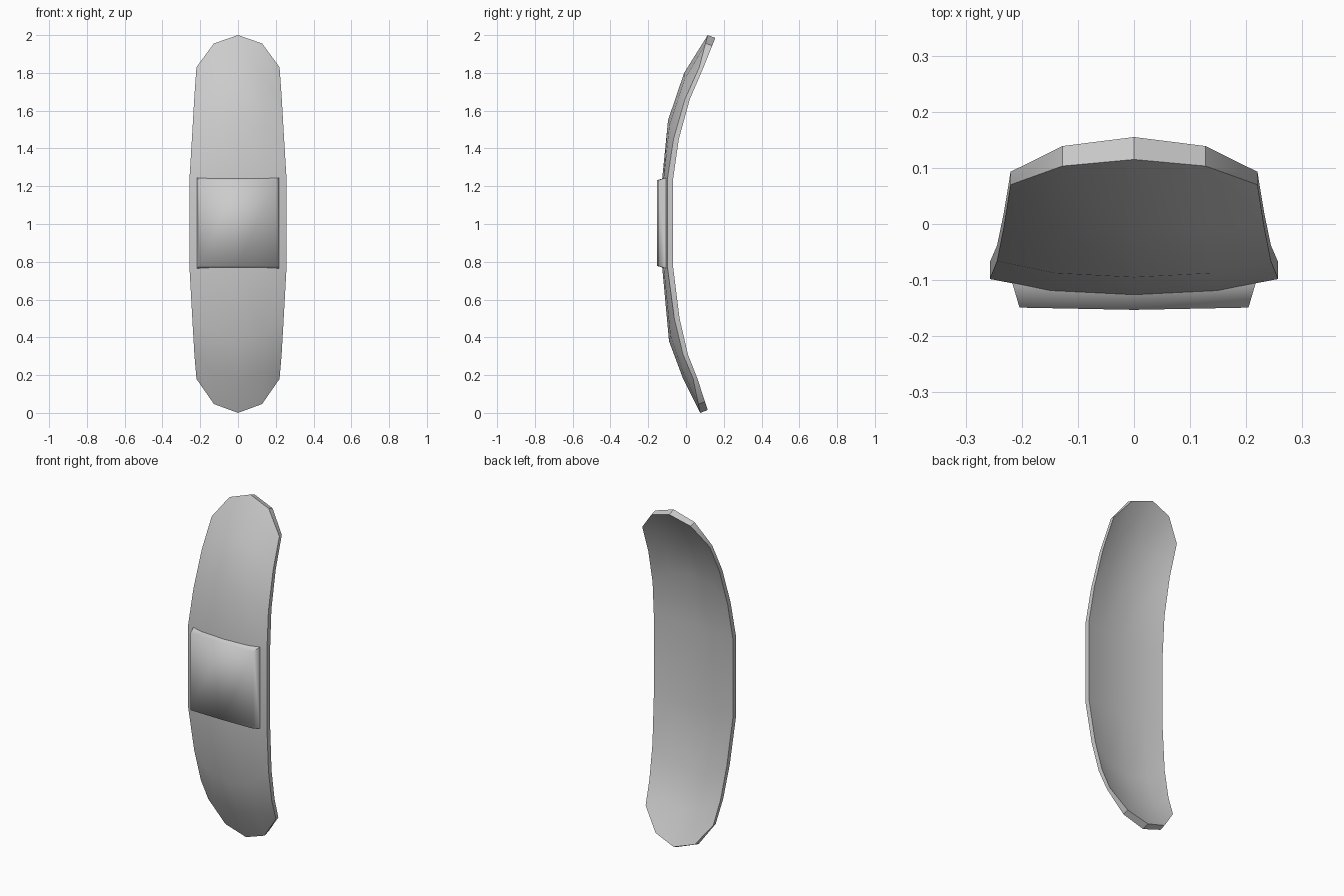
import bpy, bmesh, math

if "Cube" in bpy.data.objects:
    bpy.data.objects.remove(bpy.data.objects["Cube"])


def finish(name, bm, angle=35):
    bmesh.ops.recalc_face_normals(bm, faces=bm.faces[:])
    me = bpy.data.meshes.new(name)
    bm.to_mesh(me)
    bm.free()
    ob = bpy.data.objects.new(name, me)
    bpy.context.collection.objects.link(ob)
    bpy.ops.object.select_all(action='DESELECT')
    ob.select_set(True)
    bpy.context.view_layer.objects.active = ob
    bpy.ops.object.shade_smooth_by_angle(angle=math.radians(angle))
    return ob


# Curved strip rows: centre z, centre y, edge z, edge y, half width,
# then thickness offset at centre (y, z) and at edge (y)
ROWS = [
    (2.00, .115, 1.83, .070, .220, .040, -.015, .023),
    (1.80, -.010, 1.66, -.006, .232, .032, -.010, .026),
    (1.55, -.095, 1.45, -.066, .244, .031, -.005, .028),
    (1.24, -.126, 1.24, -.098, .257, .030, .000, .030),
    (0.77, -.126, 0.77, -.098, .257, .030, .000, .030),
    (0.38, -.090, 0.50, -.062, .242, .031, .005, .028),
    (0.18, -.015, 0.31, -.016, .231, .032, .010, .026),
    (0.00, .075, 0.18, .038, .220, .040, .015, .023),
]
# Column position across the width, and how far it bends toward the edge
COLS = [(-1, 1), (-.58, .26), (0, 0), (.58, .26), (1, 1)]

bm = bmesh.new()
front, back = [], []
for cz, cy, ez, ey, w, ty, tz, te in ROWS:
    f, b = [], []
    for s, t in COLS:
        y, z = cy + (ey - cy) * t, cz + (ez - cz) * t
        f.append(bm.verts.new((s * w, y, z)))
        b.append(bm.verts.new((s * w, y + ty + (te - ty) * t, z + tz * (1 - t))))
    front.append(f)
    back.append(b)
for g in (front, back):
    for r0, r1 in zip(g, g[1:]):
        for i in range(4):
            bm.faces.new((r0[i], r0[i + 1], r1[i + 1], r1[i]))
# Rim joining front and back
for i in range(4):
    for r in (0, -1):
        bm.faces.new((front[r][i], front[r][i + 1], back[r][i + 1], back[r][i]))
for r in range(len(ROWS) - 1):
    for c in (0, -1):
        bm.faces.new((front[r][c], front[r + 1][c], back[r + 1][c], back[r][c]))
finish("bandage_strip", bm)

# Raised centre pad with sloping sides and softened front rim
bm = bmesh.new()
rings = []
for hw, hz, y, bow in ((.217, .240, -.105, .005), (.204, .227, -.149, .004)):
    pts = [(-hw, -hz), (0, -hz), (hw, -hz), (hw, hz), (0, hz), (-hw, hz)]
    rings.append([bm.verts.new((x, y - (bow if x == 0 else 0), 1.005 + z)) for x, z in pts])
for v in rings:
    bm.faces.new((v[0], v[1], v[4], v[5]))
    bm.faces.new((v[1], v[2], v[3], v[4]))
for i in range(6):
    j = (i + 1) % 6
    bm.faces.new((rings[0][i], rings[0][j], rings[1][j], rings[1][i]))
finish("centre_pad", bm, 75)
